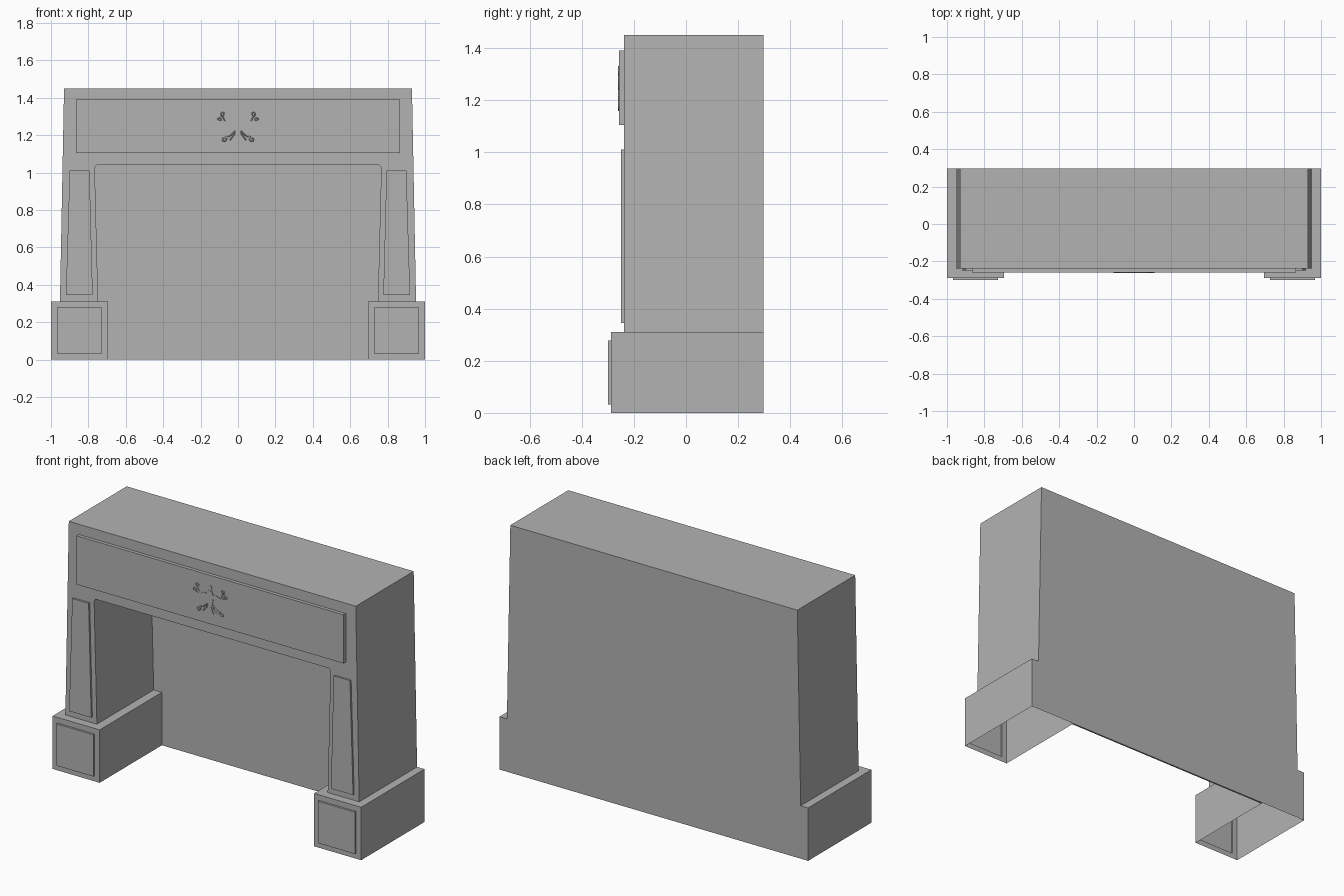
import bpy, bmesh, math

if "Cube" in bpy.data.objects:
    bpy.data.objects.remove(bpy.data.objects["Cube"])

# One plain stone colour
STONE = (0.45, 0.45, 0.45, 1)
stone = bpy.data.materials.new("grey stone")
stone.use_nodes = True
stone.diffuse_color = STONE
bsdf = next(n for n in stone.node_tree.nodes if n.type == 'BSDF_PRINCIPLED')
bsdf.inputs["Base Color"].default_value = STONE

BACK, WALL, BASE_FRONT = 0.298, -0.238, -0.288
LINTEL_FACE = -0.258


def link(name, data):
    data.materials.append(stone)
    obj = bpy.data.objects.new(name, data)
    bpy.context.collection.objects.link(obj)
    return obj


def prism(name, outline, front, back, panel=None, open_bottom=False):
    """Extrude an x-z outline along y; panel = (margin, height) of a raised front field."""
    bm = bmesh.new()
    face = bm.faces.new([bm.verts.new((x, front, z)) for x, z in outline])
    ext = bmesh.ops.extrude_face_region(bm, geom=[face], use_keep_orig=True)
    for v in ext["geom"]:
        if isinstance(v, bmesh.types.BMVert):
            v.co.y = back
    bmesh.ops.recalc_face_normals(bm, faces=bm.faces[:])
    if panel:
        margin, height = panel
        bm.faces.ensure_lookup_table()
        field = min(bm.faces, key=lambda f: f.calc_center_median().y)
        bmesh.ops.inset_individual(bm, faces=[field], thickness=margin)
        bmesh.ops.inset_individual(bm, faces=[field], thickness=0, depth=height)
    if open_bottom:
        floor = [f for f in bm.faces if f.normal.z < -0.9]
        bmesh.ops.delete(bm, geom=floor, context='FACES_ONLY')
    mesh = bpy.data.meshes.new(name)
    bm.to_mesh(mesh)
    bm.free()
    return link(name, mesh)


def mirrored(half):
    """Complete a half outline across x = 0."""
    return half + [(-x, z) for x, z in reversed(half)]


def both_sides(name, outline, *args, **kw):
    for side, s in (("left", 1), ("right", -1)):
        prism(f"{side}_{name}", [(s * x, z) for x, z in outline], *args, **kw)


# Surround: tapered legs joined by the lintel
opening = [(0.748, 0.31), (0.766, 1.025), (0.757, 1.04)]
prism("surround", mirrored([(0.93, 1.45), (0.952, 0.31)] + opening), WALL, BACK)

# Thin wall closing the back of the opening
prism("back_wall", mirrored([(0.695, 0), (0.695, 0.31)] + opening), 0.288, BACK)

# Hollow plinths with a raised square field
both_sides("plinth", [(0.695, 0), (1, 0), (1, 0.31), (0.695, 0.31)],
           BASE_FRONT, BACK, panel=(0.046, 0.012), open_bottom=True)

# Raised fields on the legs and lintel
both_sides("leg_panel", [(0.777, 0.345), (0.92, 0.345), (0.9, 1.01), (0.794, 1.01)],
           WALL - 0.011, WALL)
prism("lintel_panel", mirrored([(0.865, 1.39), (0.865, 1.105)]), LINTEL_FACE, WALL)

# Carved ornament: centre body, head and tail as thin plates
FACE = LINTEL_FACE - 0.003
prism("ornament_body", mirrored([(0.012, 1.3), (0.024, 1.265), (0.014, 1.215), (0.005, 1.2)]),
      FACE, LINTEL_FACE)
prism("ornament_head", [(0.012 * math.cos(a * math.pi / 4), 1.316 + 0.016 * math.sin(a * math.pi / 4))
                        for a in range(8)], FACE, LINTEL_FACE)
prism("ornament_tail", mirrored([(0.006, 1.21), (0.024, 1.168), (0.012, 1.158)]),
      FACE, LINTEL_FACE)
both_sides("ornament_wing", [(0.018, 1.262), (0.05, 1.24), (0.085, 1.252), (0.105, 1.278),
                             (0.07, 1.27), (0.04, 1.282), (0.018, 1.28)], FACE, LINTEL_FACE)


# Carved scrolls and stems as slender tubes
def stroke(name, points):
    curve = bpy.data.curves.new(name, 'CURVE')
    curve.dimensions = '3D'
    curve.bevel_depth = 0.003
    curve.bevel_resolution = 0
    spline = curve.splines.new('POLY')
    spline.points.add(len(points) - 1)
    for p, (x, z) in zip(spline.points, points):
        p.co = (x, LINTEL_FACE, z, 1)
    link(name, curve)


def scroll(cx, cz, radius, turn):
    return [(cx + radius * (1 - i / 14) * math.cos(turn + i * 0.6),
             cz + radius * (1 - i / 14) * math.sin(turn + i * 0.6)) for i in range(12)]


for side, s in (("left", 1), ("right", -1)):
    paths = {
        "wing_tip": scroll(0.098, 1.282, 0.012, 0),
        "upper_scroll": [(0.07, 1.275)] + scroll(0.08, 1.312, 0.014, -1.5),
        "leg_scroll": [(0.012, 1.225), (0.045, 1.195)] + scroll(0.075, 1.178, 0.015, 2.2),
        "inner_leg": [(0.01, 1.22), (0.03, 1.19), (0.045, 1.172)],
    }
    for name, pts in paths.items():
        stroke(f"{side}_ornament_{name}", [(s * x, z) for x, z in pts])
